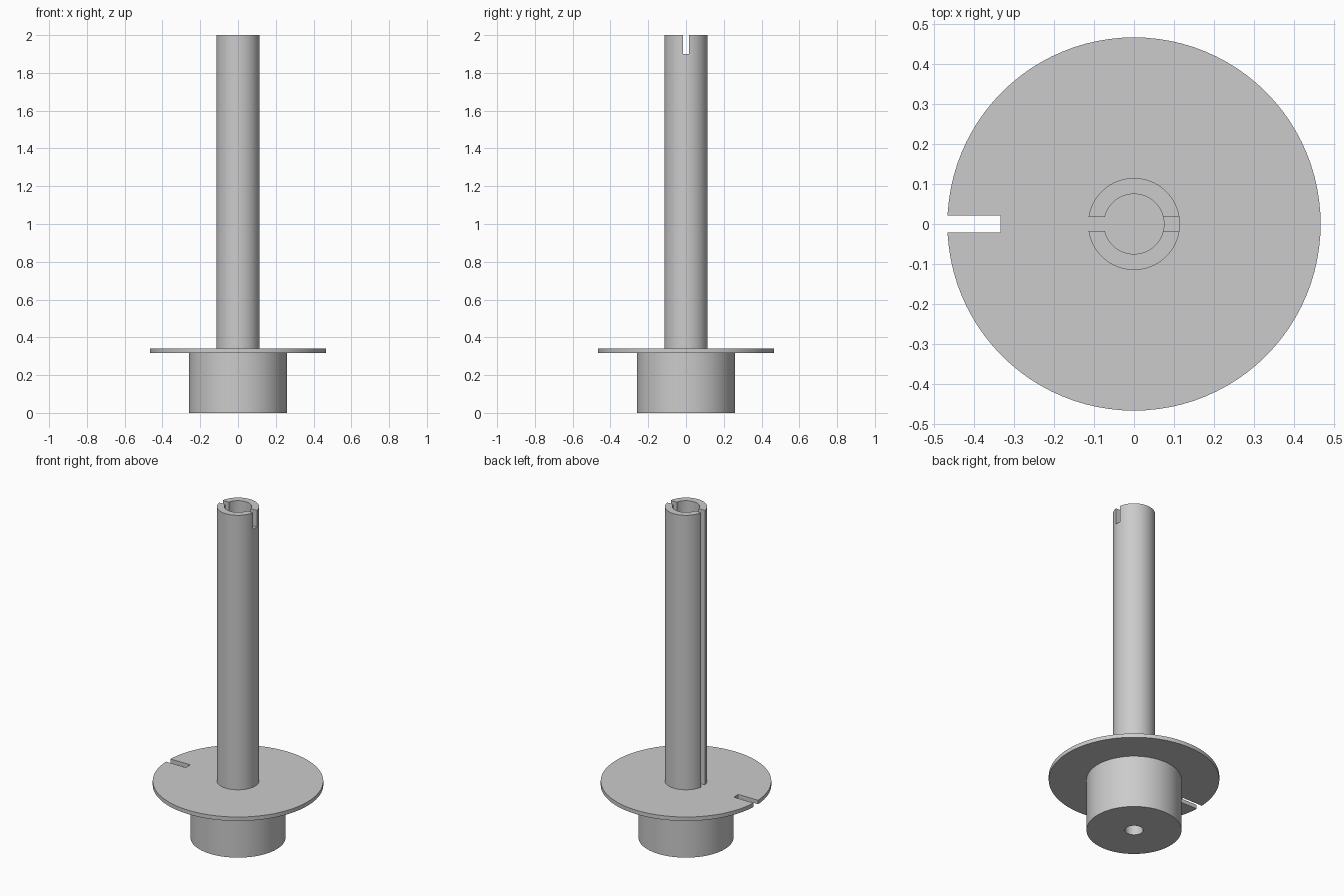
import bpy
import bmesh
import math
from mathutils import Matrix, Vector

SIDES = 96
DISC_BOTTOM, DISC_TOP, TOP = 0.318, 0.342, 2.0

if "Cube" in bpy.data.objects:
    bpy.data.objects.remove(bpy.data.objects["Cube"], do_unlink=True)

grey = bpy.data.materials.new("plain grey")
grey.use_nodes = True
grey.diffuse_color = (0.6, 0.6, 0.6, 1)
grey.node_tree.nodes["Principled BSDF"].inputs["Base Color"].default_value = (0.6, 0.6, 0.6, 1)


def add_object(name, bm):
    bmesh.ops.recalc_face_normals(bm, faces=bm.faces)
    mesh = bpy.data.meshes.new(name)
    bm.to_mesh(mesh)
    bm.free()
    mesh.materials.append(grey)
    obj = bpy.data.objects.new(name, mesh)
    bpy.context.collection.objects.link(obj)
    return obj


def lathe(name, profile, closed=False):
    """Turn a (radius, height) profile around z; radius 0 ends close on the axis."""
    bm = bmesh.new()
    verts = [bm.verts.new((r, 0, z)) for r, z in profile]
    pairs = list(zip(verts, verts[1:]))
    if closed:
        pairs.append((verts[-1], verts[0]))
    edges = [bm.edges.new(p) for p in pairs]
    bmesh.ops.spin(bm, geom=verts + edges, axis=(0, 0, 1), cent=(0, 0, 0),
                   angle=math.tau, steps=SIDES, use_merge=True)
    bmesh.ops.remove_doubles(bm, verts=bm.verts, dist=0.0001)
    return add_object(name, bm)


def cut_slot(obj, x_range, width, z_range):
    """Cut a straight slot, centred on y = 0."""
    bm = bmesh.new()
    size = Vector((x_range[1] - x_range[0], width, z_range[1] - z_range[0]))
    centre = Vector((sum(x_range) / 2, 0, sum(z_range) / 2))
    bmesh.ops.create_cube(bm, size=1, matrix=Matrix.Translation(centre) @ Matrix.Diagonal(size).to_4x4())
    cutter = add_object("slot_cutter", bm)
    cutter.hide_render = True
    mod = obj.modifiers.new("slot", "BOOLEAN")
    mod.operation, mod.solver, mod.object = "DIFFERENCE", "EXACT", cutter
    bpy.context.view_layer.objects.active = obj
    bpy.ops.object.modifier_apply(modifier=mod.name)
    bpy.data.objects.remove(cutter, do_unlink=True)


# Hub with a blind shaft hole underneath
hub = lathe("hub", [(0, 0.25), (0.05, 0.25), (0.05, 0), (0.26, 0),
                    (0.26, DISC_BOTTOM), (0, DISC_BOTTOM)])

# Thin disc with one edge slot
disc = lathe("disc", [(0, DISC_BOTTOM), (0.467, DISC_BOTTOM), (0.467, DISC_TOP), (0, DISC_TOP)])
cut_slot(disc, (-0.6, -0.334), 0.043, (0.2, 0.5))

# Hollow tube: full-length slit on one side, short notch on the other
tube = lathe("tube", [(0.075, DISC_TOP), (0.115, DISC_TOP), (0.115, TOP), (0.075, TOP)], closed=True)
cut_slot(tube, (-0.2, -0.03), 0.034, (0.2, 2.1))
cut_slot(tube, (0.03, 0.2), 0.034, (1.9, 2.1))

# Smooth round walls with crisp rims
bpy.ops.object.select_all(action="DESELECT")
for part in (hub, disc, tube):
    part.select_set(True)
bpy.context.view_layer.objects.active = tube
bpy.ops.object.shade_smooth_by_angle(angle=math.radians(30))
